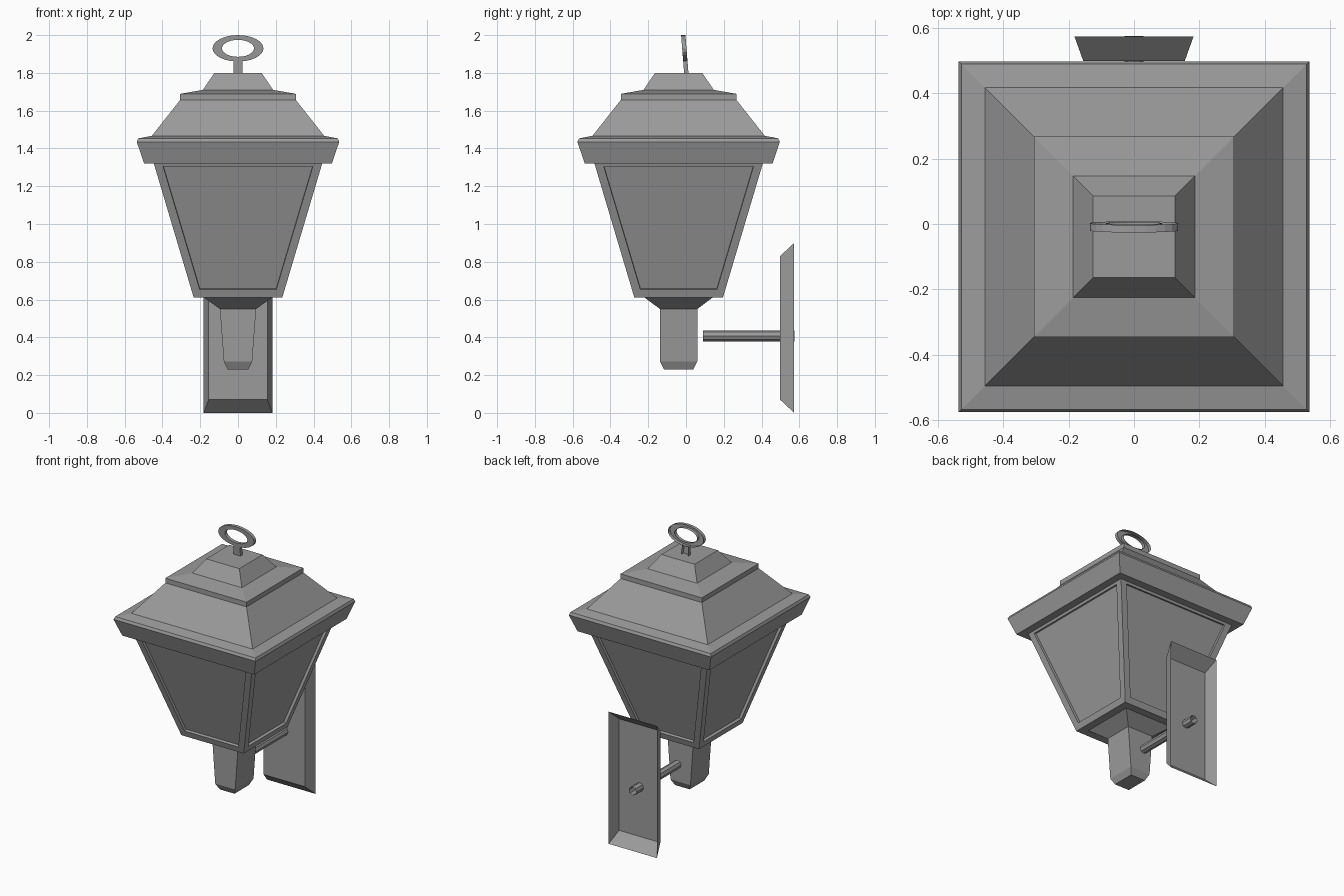
import bpy, bmesh, math
from mathutils import Matrix

if "Cube" in bpy.data.objects:
    bpy.data.objects.remove(bpy.data.objects["Cube"])

CY = -0.039  # centre line of the lantern in y

# Dark grey metal used for every part
metal = bpy.data.materials.new("dark_metal")
metal.diffuse_color = (0.33, 0.33, 0.33, 1)
metal.use_nodes = True
metal.node_tree.nodes["Principled BSDF"].inputs["Base Color"].default_value = metal.diffuse_color


def finish(bm, name):
    me = bpy.data.meshes.new(name)
    bm.to_mesh(me)
    bm.free()
    me.materials.append(metal)
    ob = bpy.data.objects.new(name, me)
    bpy.context.collection.objects.link(ob)
    return ob


def loft(levels, end=False):
    """Stack of rectangles (half x, half y, z) joined by side faces."""
    bm = bmesh.new()
    rings = [[bm.verts.new((sx * hx, sy * hy, z))
              for sx, sy in ((-1, -1), (1, -1), (1, 1), (-1, 1))]
             for hx, hy, z in levels]
    for a, b in zip(rings, rings[1:]):
        for i in range(4):
            j = (i + 1) % 4
            bm.faces.new((a[i], a[j], b[j], b[i]))
    if end:
        bm.faces.new(rings[-1])
    return bm


def square(profile):
    return [(h, h, z) for h, z in profile]


def place(bm, name):
    bmesh.ops.translate(bm, verts=bm.verts, vec=(0, CY, 0))
    return finish(bm, name)


# Stepped roof with eave
place(loft(square([(0.44, 1.32), (0.497, 1.32), (0.536, 1.435), (0.528, 1.453),
                   (0.456, 1.467), (0.306, 1.657), (0.306, 1.689),
                   (0.186, 1.71), (0.125, 1.80)]), end=True), "roof")

# Tapered body with recessed glass panels
bm = loft(square([(0.235, 0.612), (0.453, 1.345)]))
bm.normal_update()
panels = bm.faces[:]
bmesh.ops.inset_individual(bm, faces=panels, thickness=0.043, use_even_offset=True)
bmesh.ops.inset_individual(bm, faces=panels, thickness=0.0005, depth=-0.018)
place(bm, "lantern_body")

# Base funnel and stem
bm = loft([(0.235, 0.235, 0.612), (0.182, 0.182, 0.612), (0.096, 0.099, 0.55),
           (0.075, 0.099, 0.272), (0.055, 0.077, 0.23)], end=True)
bmesh.ops.reverse_faces(bm, faces=bm.faces[:])
place(bm, "stem")

# Wall plate, an open-backed bevelled shell
bm = loft([(0.182, 0.45, -0.573), (0.155, 0.38, -0.498)], end=True)
bmesh.ops.rotate(bm, verts=bm.verts, matrix=Matrix.Rotation(math.pi / 2, 3, 'X'))
bmesh.ops.translate(bm, verts=bm.verts, vec=(0, 0, 0.45))
finish(bm, "wall_plate")

# Support rod, an open tube
bpy.ops.mesh.primitive_cylinder_add(vertices=8, radius=0.029, depth=0.484,
                                    end_fill_type='NOTHING',
                                    location=(0, 0.333, 0.408),
                                    rotation=(math.pi / 2, 0, 0))
bpy.context.object.name = "support_rod"
bpy.context.object.data.materials.append(metal)


# Hanging ring and neck, leaning forward slightly and open at the back
def lean(bm, name):
    for v in bm.verts:
        v.co.y -= 0.01 + 0.08 * (v.co.z - 1.8)
    return finish(bm, name)


N = 24
T = 0.023  # ring thickness
bm = bmesh.new()
# cross-section order: inner back, inner front, outer front, outer back
section = [(0.085, 0.045, T), (0.085, 0.045, 0),
           (0.135, 0.07, 0), (0.135, 0.07, T)]
loops = [[bm.verts.new((rx * math.cos(2 * math.pi * k / N), y,
                        1.93 + rz * math.sin(2 * math.pi * k / N)))
          for rx, rz, y in section] for k in range(N)]
for k in range(N):
    a, b = loops[k], loops[(k + 1) % N]
    for i in range(3):
        bm.faces.new((a[i], b[i], b[i + 1], a[i + 1]))
bmesh.ops.reverse_faces(bm, faces=[f for f in bm.faces if f.normal.y > 0.5])
bm.normal_update()
lean(bm, "hanging_ring")

bm = bmesh.new()
pts = [(-0.025, T), (-0.025, 0), (0.025, 0), (0.025, T)]
low = [bm.verts.new((x, y, 1.80)) for x, y in pts]
top = [bm.verts.new((x, y, 1.863)) for x, y in pts]
for i in range(3):
    bm.faces.new((low[i], low[i + 1], top[i + 1], top[i]))
lean(bm, "ring_neck")
